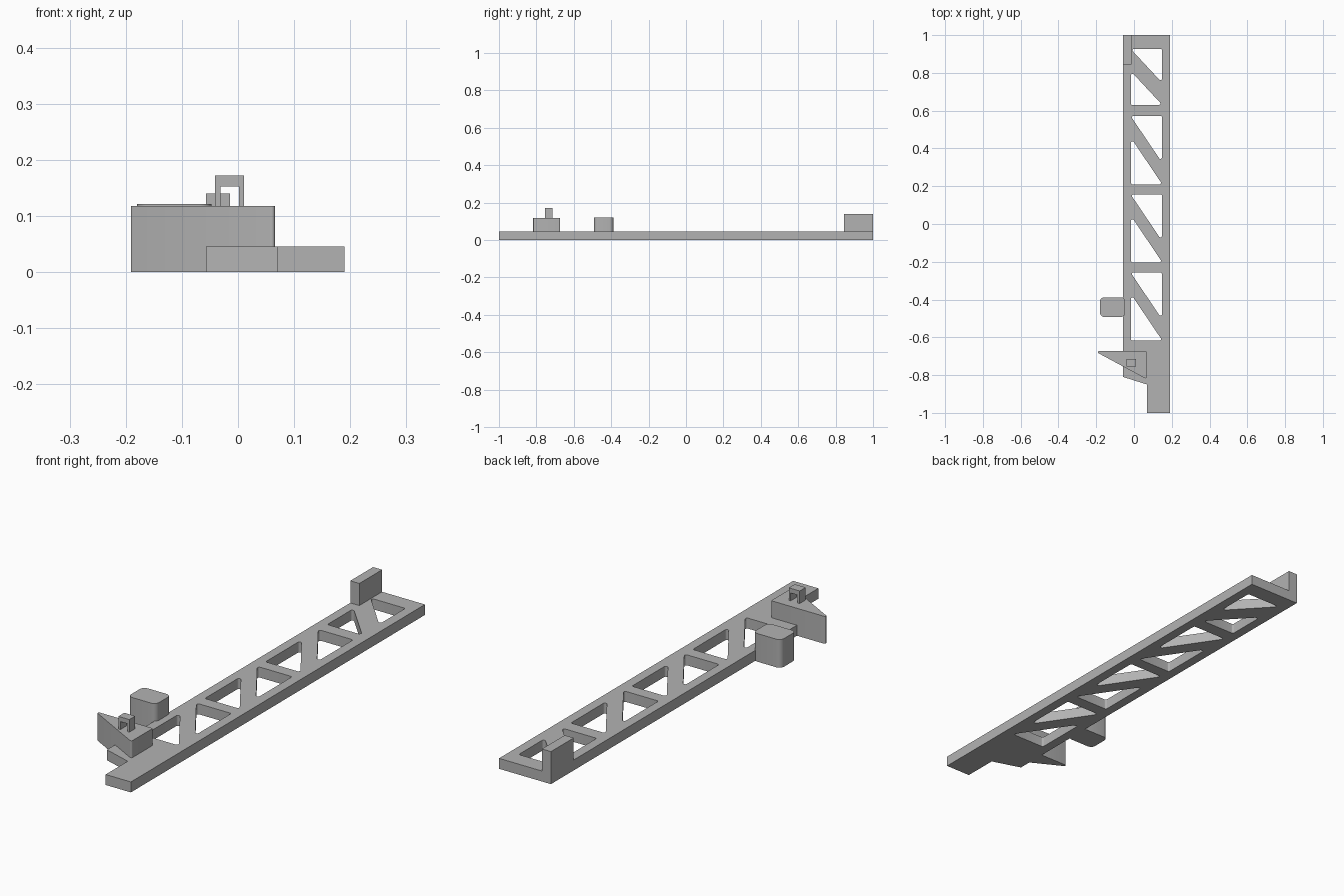
import bpy, bmesh, math
from mathutils import Vector

if "Cube" in bpy.data.objects:
    bpy.data.objects.remove(bpy.data.objects["Cube"])

grey = bpy.data.materials.new("grey plastic")
grey.diffuse_color = (0.45, 0.45, 0.45, 1)
grey.use_nodes = True
grey.node_tree.nodes["Principled BSDF"].inputs["Base Color"].default_value = grey.diffuse_color


def rounded(points, r, steps=6):
    """Fillet every corner of a closed 2D outline with radius r."""
    out = []
    for i, p in enumerate(points):
        p = Vector(p)
        a = (Vector(points[i - 1]) - p).normalized()
        b = (Vector(points[(i + 1) % len(points)]) - p).normalized()
        half = a.angle(b) / 2
        centre = p + (a + b).normalized() * (r / math.sin(half))
        start = p + a * (r / math.tan(half)) - centre
        end = p + b * (r / math.tan(half)) - centre
        for k in range(steps + 1):
            d = start.lerp(end, k / steps)
            # even spacing along the arc
            t = (k / steps - 0.5) * (math.pi - 2 * half)
            mid = (start + end).normalized()
            side = (end - start).normalized()
            d = (mid * math.cos(t) + side * math.sin(t)) * r
            out.append(tuple(centre + d))
    return out


def rect(x0, x1, y0, y1):
    return [(x0, y0), (x1, y0), (x1, y1), (x0, y1)]


def prism(name, loops, z0, z1):
    """Extrude an outline (plus optional hole outlines) from z0 to z1."""
    curve = bpy.data.curves.new(name, 'CURVE')
    curve.dimensions = '2D'
    curve.fill_mode = 'BOTH'
    curve.extrude = (z1 - z0) / 2
    for loop in loops:
        s = curve.splines.new('POLY')
        s.points.add(len(loop) - 1)
        for pt, (x, y) in zip(s.points, loop):
            pt.co = (x, y, 0, 1)
        s.use_cyclic_u = True
        s.use_smooth = False
    temp = bpy.data.objects.new(name + "_outline", curve)
    bpy.context.collection.objects.link(temp)
    bpy.context.view_layer.update()
    graph = bpy.context.evaluated_depsgraph_get()
    mesh = bpy.data.meshes.new_from_object(temp.evaluated_get(graph))
    bpy.data.objects.remove(temp)
    bm = bmesh.new()
    bm.from_mesh(mesh)
    bmesh.ops.remove_doubles(bm, verts=bm.verts, dist=1e-5)
    bmesh.ops.translate(bm, verts=bm.verts, vec=(0, 0, (z0 + z1) / 2))
    bmesh.ops.recalc_face_normals(bm, faces=bm.faces)
    bm.to_mesh(mesh)
    bm.free()
    mesh.materials.clear()
    mesh.materials.append(grey)
    obj = bpy.data.objects.new(name, mesh)
    bpy.context.collection.objects.link(obj)
    return obj


# Long flat rail with four bays, each holding two triangular cut-outs
outline = [(0.07, -1), (0.19, -1), (0.19, 1), (-0.057, 1), (-0.057, -0.81), (0.07, -0.85)]
holes = []
for low, high, h in [(0.63, 0.927, 0.178), (0.21, 0.572, 0.246),
                     (-0.203, 0.157, 0.246), (-0.617, -0.257, 0.246)]:
    holes.append(rounded([(-0.018, high), (0.148, high), (0.148, high - h)], 0.008))
    holes.append(rounded([(-0.016, low), (0.15, low), (-0.016, low + h)], 0.008))
prism("rail", [outline] + holes, 0, 0.045)

# Upright tab at the back end
prism("end_tab", [rect(-0.057, -0.014, 0.845, 1)], 0, 0.14)

# Rounded block on the left edge
prism("side_button", [rounded(rect(-0.18, -0.047, -0.492, -0.388), 0.022)], 0, 0.121)

# Wedge near the front
prism("wedge", [rounded([(-0.209, -0.673), (0.066, -0.821), (0.066, -0.673)], 0.006)], 0, 0.118)

# Small arch standing on the wedge
arch = prism("wedge_arch", [[(-0.041, 0.117), (-0.031, 0.117), (-0.031, 0.152), (0.002, 0.152),
                             (0.002, 0.117), (0.011, 0.117), (0.011, 0.172), (-0.041, 0.172)]],
             0.715, 0.755)
arch.rotation_euler.x = math.pi / 2

# Smooth fillets, sharp edges elsewhere
for obj in bpy.context.collection.objects:
    obj.select_set(True)
bpy.context.view_layer.objects.active = arch
bpy.ops.object.shade_smooth_by_angle(angle=math.radians(30))
